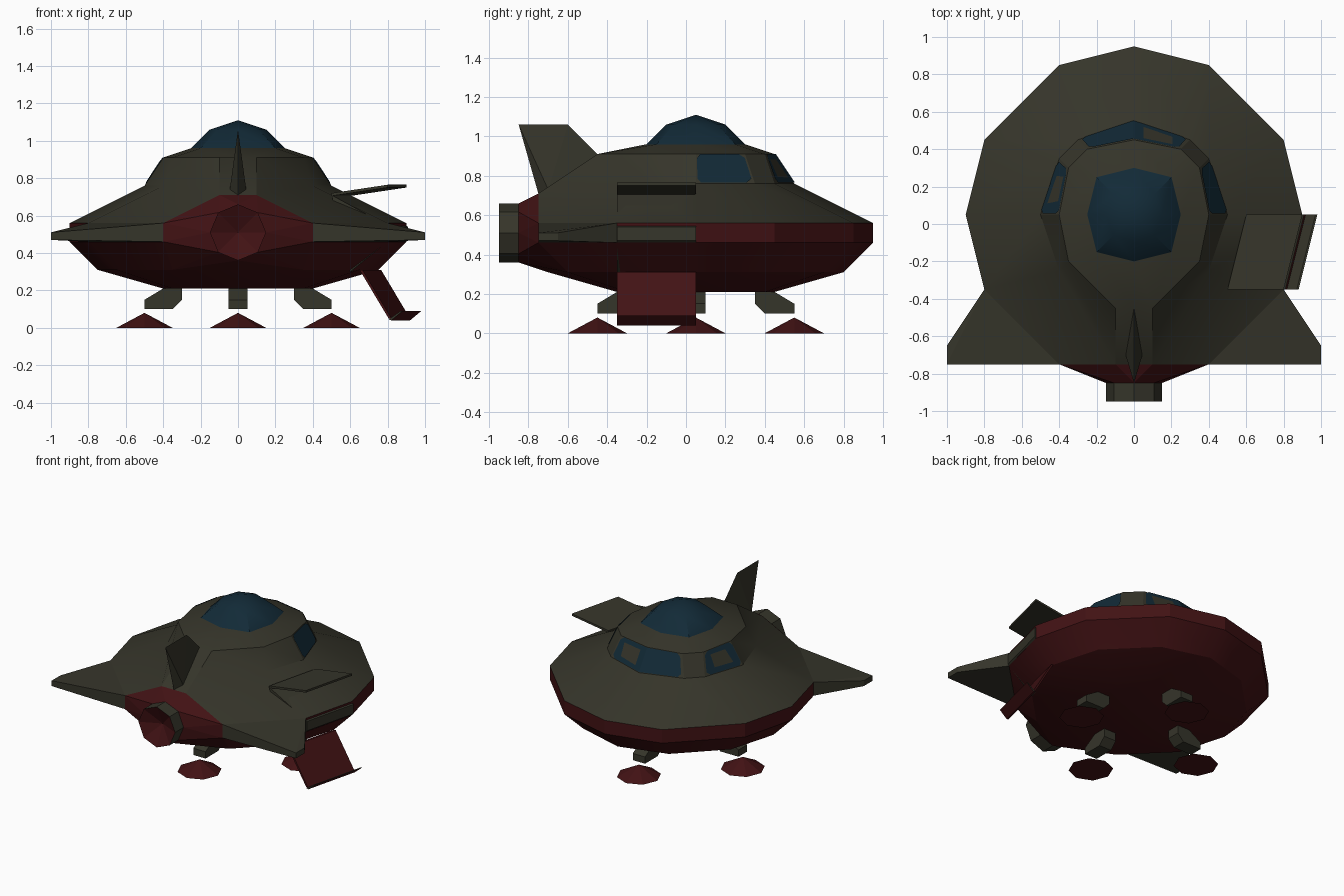
import bpy, bmesh, math
from mathutils import Vector

cube = bpy.data.objects.get("Cube")
if cube:
    bpy.data.objects.remove(cube, do_unlink=True)


def material(name, rgb):
    m = bpy.data.materials.new(name)
    m.use_nodes = True
    m.diffuse_color = (*rgb, 1)
    m.node_tree.nodes["Principled BSDF"].inputs["Base Color"].default_value = (*rgb, 1)
    return m


OLIVE = material("olive_hull", (0.036, 0.035, 0.023))
RED = material("dark_red_hull", (0.054, 0.006, 0.007))
BLUE = material("blue_glass", (0.006, 0.023, 0.038))
CY = 0.05  # centre of the saucer along y


def finish(bm, name, *mats):
    me = bpy.data.meshes.new(name)
    bm.to_mesh(me)
    bm.free()
    for m in mats:
        me.materials.append(m)
    ob = bpy.data.objects.new(name, me)
    bpy.context.collection.objects.link(ob)
    return ob


def solid(name, points, *mats, rule=None):
    """Convex solid around a set of points."""
    bm = bmesh.new()
    for p in points:
        bm.verts.new(p)
    bmesh.ops.convex_hull(bm, input=bm.verts)
    bmesh.ops.delete(bm, geom=[v for v in bm.verts if not v.link_faces], context='VERTS')
    bmesh.ops.recalc_face_normals(bm, faces=bm.faces)
    bmesh.ops.dissolve_limit(bm, angle_limit=0.01, verts=bm.verts, edges=bm.edges)
    if rule:
        for f in bm.faces:
            f.material_index = rule(f)
    return finish(bm, name, *mats)


def ring(r, a, b, z):
    """Twelve-point ring: axis points plus (a, b) and (b, a) in each quarter."""
    quarter = [(0, r), (a, b), (b, a)]
    pts = []
    for k in range(4):
        for x, y in quarter:
            for _ in range(k):
                x, y = y, -x
            pts.append(Vector((x, y + CY, z)))
    return pts


# Saucer hull, dome included
A = ring(0.4, 0.2, 0.35, 0.21)
B = ring(0.75, 0.35, 0.65, 0.31)
C = ring(0.9, 0.4, 0.8, 0.46)
D = ring(0.9, 0.4, 0.8, 0.56)
E = ring(0.5, 0.3, 0.4, 0.76)
F = ring(0.4, 0.25, 0.35, 0.91)
G = ring(0.25, 0.2, 0.2, 0.96)
H = ring(0.15, 0.11, 0.11, 1.06)
for i, x in ((5, 0.1), (6, 0), (7, -0.1)):  # raised spine running aft
    E[i] = Vector((x, -0.75, 0.71))
    F[i] = Vector((x, -0.45, 0.91))

bm = bmesh.new()
rings = [[bm.verts.new(p) for p in r] for r in (A, B, C, D, E, F, G, H)]
apex = bm.verts.new((0, CY, 1.11))
bm.faces.new(rings[0]).material_index = 1
for k in range(7):
    for i in range(12):
        if k in (1, 2, 3) and i in (5, 6):
            continue  # stern opening, filled by the tail cone
        j = (i + 1) % 12
        f = bm.faces.new((rings[k][i], rings[k][j], rings[k + 1][j], rings[k + 1][i]))
        f.material_index = 1 if k < 3 else 2 if k == 6 else 0
for i in range(12):
    bm.faces.new((rings[7][i], rings[7][(i + 1) % 12], apex)).material_index = 2
bmesh.ops.remove_doubles(bm, verts=bm.verts, dist=0.001)
bmesh.ops.delete(bm, geom=[v for v in bm.verts if not v.link_faces], context='VERTS')
bmesh.ops.recalc_face_normals(bm, faces=bm.faces)
hull = finish(bm, "hull", OLIVE, RED, BLUE)
bpy.ops.object.select_all(action='DESELECT')
hull.select_set(True)
bpy.context.view_layer.objects.active = hull
bpy.ops.object.shade_smooth_by_angle(angle=math.radians(25))


# Stern cone and engine nozzle
def octagon(y, r=0.15):
    return [Vector((r * math.sin(k * math.pi / 4), y, 0.51 + r * math.cos(k * math.pi / 4)))
            for k in range(8)]


solid("tail_cone", [r[i] for r in (C, D, E) for i in (5, 7)] + B[5:8] + octagon(-0.85), RED)

bm = bmesh.new()
inner, outer = [[bm.verts.new(p) for p in octagon(y)] for y in (-0.84, -0.95)]
core = bm.verts.new((0, -0.88, 0.51))
for i in range(8):
    j = (i + 1) % 8
    bm.faces.new((inner[i], inner[j], outer[j], outer[i]))
    bm.faces.new((outer[i], outer[j], core)).material_index = 1
bmesh.ops.recalc_face_normals(bm, faces=bm.faces)
finish(bm, "engine_nozzle", OLIVE, RED)

# Wings
for s, side in ((1, "left"), (-1, "right")):
    plan = [(0.8, -0.35, 0.56), (0.4, -0.75, 0.56), (1, -0.75, 0.51), (1, -0.65, 0.51)]
    solid(side + "_wing", [(s * x, y, z) for x, y, t in plan
                           for z in (t, 0.46 if t > 0.52 else 0.47)], OLIVE)

# Tail fin with a diamond section
solid("tail_fin", [(0, -0.45, 0.91), (0, -0.6, 1.06), (0, -0.85, 1.06), (0, -0.75, 0.71),
                   (0.045, -0.7, 0.73), (-0.045, -0.7, 0.73)], OLIVE)


# Windows: thin plates following the panels between two hull rings
def window(name, panels):
    bm = bmesh.new()
    for i, j, outline in panels:
        n = (E[j] - E[i]).cross(F[i] - E[i]).normalized()
        if n.z < 0:
            n = -n
        pts = [E[i].lerp(E[j], u).lerp(F[i].lerp(F[j], u), v) + n * 0.006 for u, v in outline]
        f = bm.faces.new([bm.verts.new(p) for p in pts])
        f.normal_update()
        if f.normal.dot(n) < 0:
            f.normal_flip()
    bmesh.ops.remove_doubles(bm, verts=bm.verts, dist=0.006)
    finish(bm, name, BLUE)


half = [(0, 0.02), (0.86, 0.02), (0.94, 0.15), (0.94, 0.85), (0.86, 0.98), (0, 0.98)]
full = [(0.08, 0.02), (0.86, 0.02), (0.96, 0.15), (0.96, 0.85), (0.86, 0.98), (0.08, 0.98),
        (0.02, 0.85), (0.02, 0.15)]
window("front_window", [(0, 1, half), (0, 11, half)])
window("left_window", [(3, 2, full)])
window("right_window", [(9, 10, full)])


# Side hatch on the left: sections sheared to follow the hull
def sheared(section):
    return [(x + dx, y, z) for x, z in section for dx, y in ((0, 0.05), (-0.1, -0.35))]


solid("hatch_frame", sheared([(0.7, 0.3), (0.91, 0.47), (0.91, 0.54), (0.6, 0.71)]), OLIVE)
solid("hatch_flap", sheared([(0.6, 0.705), (0.6, 0.72), (0.9, 0.75), (0.9, 0.765)]), OLIVE)
solid("hatch_ramp", sheared([(0.75, 0.31), (0.765, 0.31), (0.905, 0.05), (0.92, 0.05)]), RED)
solid("ramp_lip", sheared([(0.905, 0.045), (0.92, 0.04), (0.97, 0.09), (0.98, 0.09)]),
      OLIVE, RED, rule=lambda f: 1 if f.normal.z < -0.1 else 0)

# Landing legs and pads
strut = [(0.5, 0.1), (0.5, 0.15), (0.4, 0.21), (0.3, 0.21), (0.3, 0.15), (0.35, 0.1)]
for k, side in enumerate(("left", "front", "right", "back")):
    c, s = round(math.cos(k * math.pi / 2)), round(math.sin(k * math.pi / 2))
    solid(side + "_leg", [(r * c - w * s, r * s + w * c + CY, z)
                          for r, z in strut for w in (-0.05, 0.05)], OLIVE)
    pad = [(0.15 * math.cos(a * math.pi / 4), 0.15 * math.sin(a * math.pi / 4), 0)
           for a in range(8)] + [(0, 0, 0.08)]
    solid(side + "_pad", [(x + 0.5 * c, y + 0.5 * s + CY, z) for x, y, z in pad], RED)
